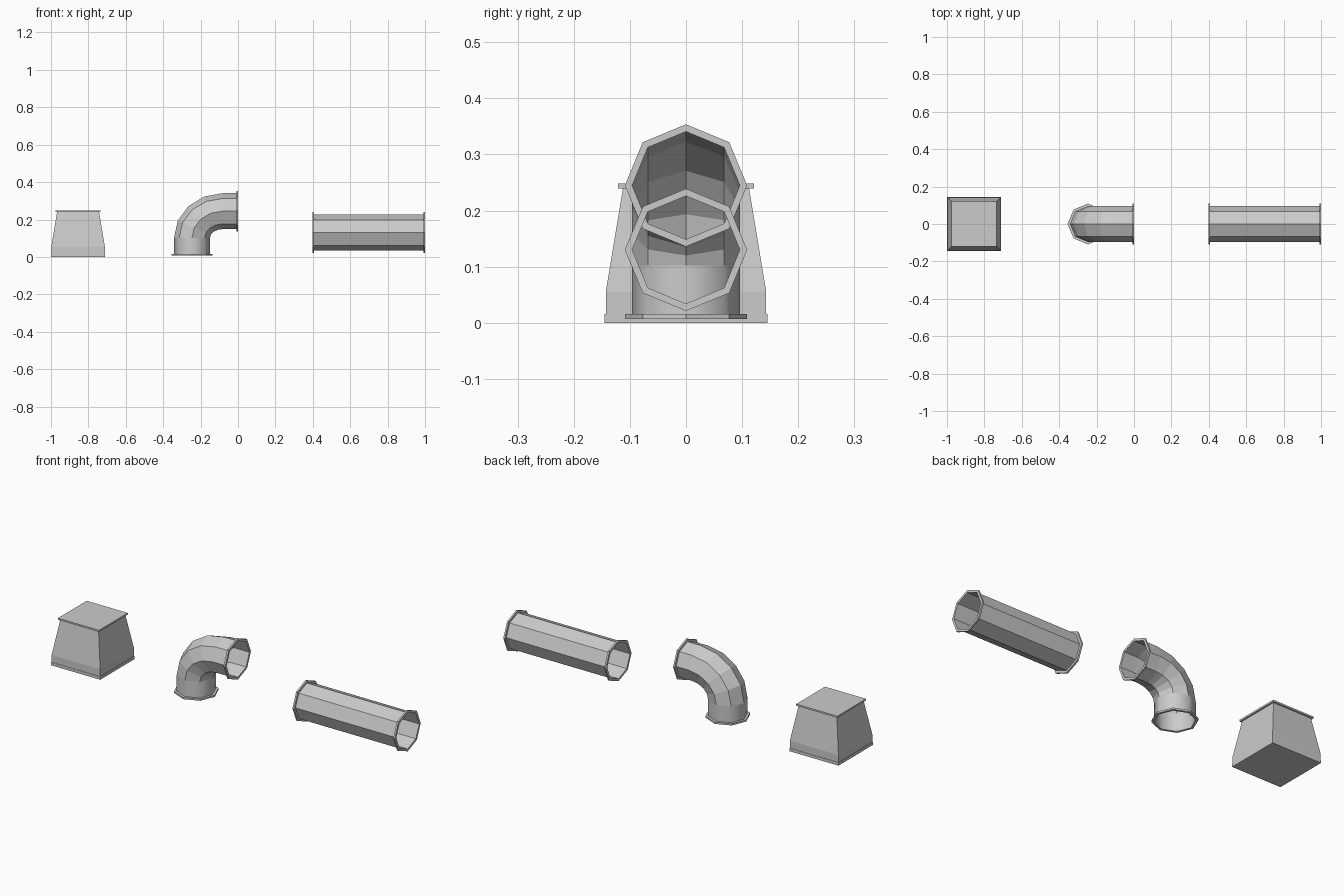
import bpy, bmesh, math
from mathutils import Vector

if "Cube" in bpy.data.objects:
    bpy.data.objects.remove(bpy.data.objects["Cube"])

R_PIPE, R_FLANGE, SIDES = 0.096, 0.109, 8


def finish(name, bm):
    bmesh.ops.recalc_face_normals(bm, faces=bm.faces)
    me = bpy.data.meshes.new(name)
    bm.to_mesh(me)
    bm.free()
    ob = bpy.data.objects.new(name, me)
    bpy.context.collection.objects.link(ob)
    return ob


def add_ring(bm, centre, direction, radius):
    # octagon across an axis in the xz plane, one corner away from y
    d = Vector(direction).normalized()
    up, side = Vector((-d.z, 0, d.x)), Vector((0, 1, 0))
    return [bm.verts.new(Vector(centre) + radius * (math.cos(a) * up + math.sin(a) * side))
            for a in (2 * math.pi * i / SIDES for i in range(SIDES))]


def bridge(bm, a, b, smooth=False):
    n = len(a)
    for i in range(n):
        f = bm.faces.new((a[i], a[(i + 1) % n], b[(i + 1) % n], b[i]))
        f.smooth = smooth


def pipe(name, stations, smooth_first=False):
    bm = bmesh.new()
    rings = [add_ring(bm, c, d, R_PIPE) for c, d in stations]
    for i, (a, b) in enumerate(zip(rings, rings[1:])):
        bridge(bm, a, b, smooth_first and i == 0)
    return finish(name, bm)


def flange(name, centre, direction, thickness=0.009):
    bm = bmesh.new()
    end = Vector(centre) + Vector(direction) * thickness
    rings = [add_ring(bm, c, direction, r) for c, r in
             ((centre, R_PIPE), (centre, R_FLANGE), (end, R_FLANGE), (end, R_PIPE))]
    for i in range(4):
        bridge(bm, rings[i], rings[(i + 1) % 4])
    return finish(name, bm)


def square_stack(name, cx, levels):
    # closed square-section block from (half width, height) levels
    bm = bmesh.new()
    loops = [[bm.verts.new((cx + sx * h, sy * h, z))
              for sx, sy in ((-1, -1), (1, -1), (1, 1), (-1, 1))] for h, z in levels]
    for a, b in zip(loops, loops[1:]):
        bridge(bm, a, b)
    bm.faces.new(loops[0])
    bm.faces.new(loops[-1])
    return finish(name, bm)


# tapered pedestal with base plate and top lip
square_stack("pedestal", -0.855, [
    (0.145, 0), (0.145, 0.016), (0.143, 0.016), (0.143, 0.055),
    (0.1125, 0.239), (0.121, 0.239), (0.121, 0.248)])

# elbow pipe: vertical leg, quarter bend, horizontal leg
cx, cz, bend = -0.082, 0.102, 0.164
path = [((cx - bend, 0, 0.008), (0, 0, 1))]
for i in range(5):
    a = math.radians(22.5 * i)
    path.append(((cx - bend * math.cos(a), 0, cz + bend * 0.87 * math.sin(a)),
                 (math.sin(a), 0, math.cos(a))))
top_z = path[-1][0][2]
path.append(((0, 0, top_z), (1, 0, 0)))
pipe("elbow_pipe", path, smooth_first=True)
flange("elbow_base_flange", (cx - bend, 0, 0.007), (0, 0, 1))
flange("elbow_mouth_flange", (-0.009, 0, top_z), (1, 0, 0))

# straight pipe with a flange at each end
pipe("straight_pipe", [((x, 0, 0.13), (1, 0, 0)) for x in (0.397, 0.5, 0.695, 0.885, 1.0)])
for label, x in (("left", 0.397), ("right", 0.991)):
    flange("straight_pipe_%s_flange" % label, (x, 0, 0.13), (1, 0, 0))
